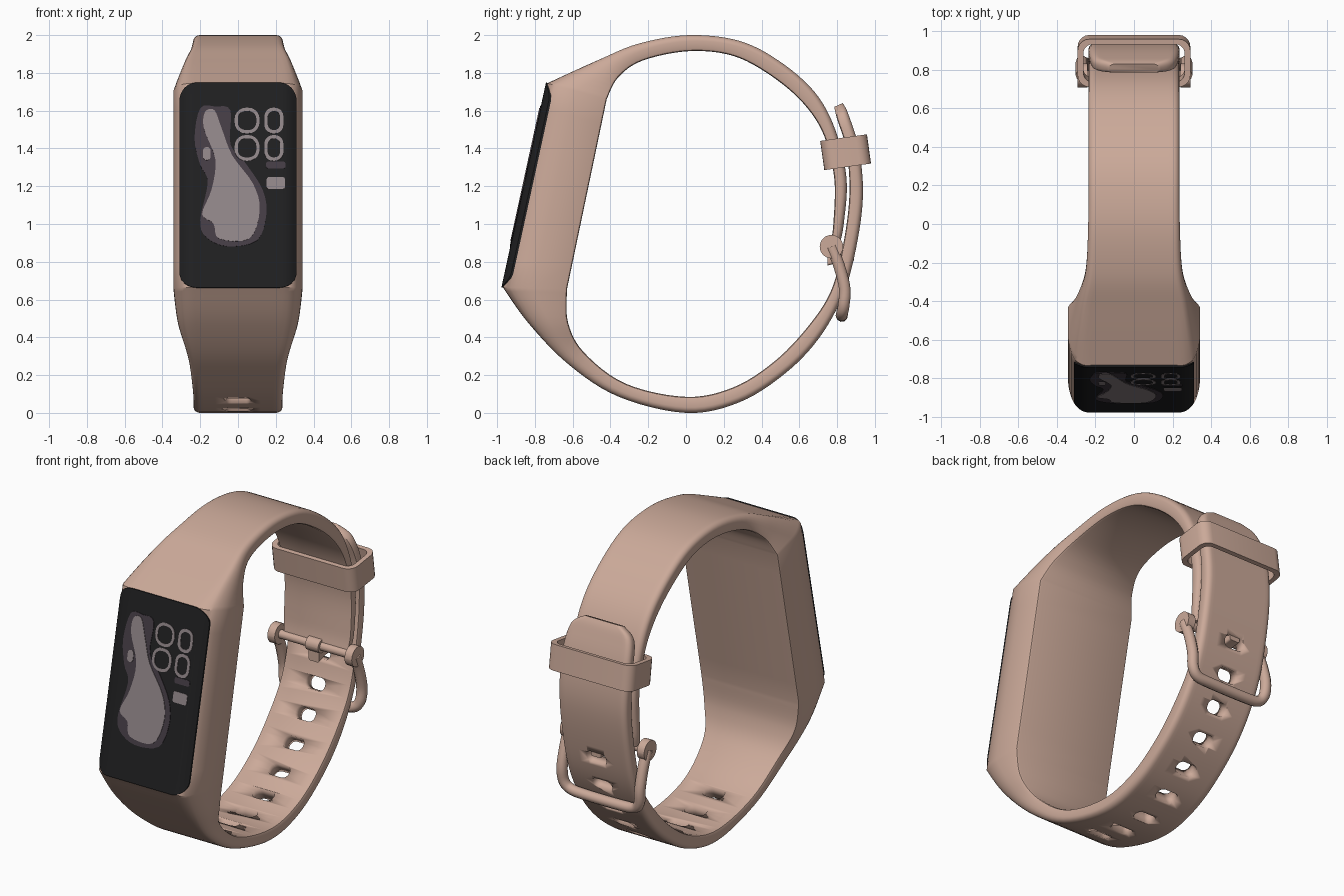
import bpy, bmesh, math
from mathutils import Vector

cube = bpy.data.objects.get("Cube")
if cube:
    bpy.data.objects.remove(cube, do_unlink=True)


def material(name, rgb):
    m = bpy.data.materials.new(name)
    m.use_nodes = True
    m.diffuse_color = (*rgb, 1)
    bsdf = next(n for n in m.node_tree.nodes if n.type == 'BSDF_PRINCIPLED')
    bsdf.inputs["Base Color"].default_value = (*rgb, 1)
    bsdf.inputs["Roughness"].default_value = 0.6
    return m


ROSE = material("rose_beige", (0.60, 0.40, 0.32))
BLACK = material("screen_black", (0.014, 0.014, 0.015))
MAUVE = material("light_mauve", (0.28, 0.235, 0.245))
PLUM = material("dark_plum", (0.058, 0.045, 0.058))


# ---- helpers ----
def select(ob):
    bpy.ops.object.select_all(action='DESELECT')
    ob.select_set(True)
    bpy.context.view_layer.objects.active = ob


def finish(name, bm, mat, angle=35):
    bmesh.ops.recalc_face_normals(bm, faces=bm.faces)
    me = bpy.data.meshes.new(name)
    bm.to_mesh(me)
    bm.free()
    ob = bpy.data.objects.new(name, me)
    bpy.context.collection.objects.link(ob)
    me.materials.append(mat)
    select(ob)
    bpy.ops.object.shade_smooth_by_angle(angle=math.radians(angle))
    return ob


def loft(bm, rings, wrap=False):
    """Skin closed rings of points; cap the ends, or wrap last to first."""
    loops = [[bm.verts.new(p) for p in r] for r in rings]
    n = len(loops[0])
    for a, b in zip(loops, loops[1:] + (loops[:1] if wrap else [])):
        for i in range(n):
            j = (i + 1) % n
            bm.faces.new((a[i], a[j], b[j], b[i]))
    if not wrap:
        bm.faces.new(loops[0])
        bm.faces.new(loops[-1])


def spline(rows, steps=6, closed=False):
    """Catmull-Rom interpolation of equal-length tuples."""
    v = [Vector(r) for r in rows]
    n, out = len(v), []
    get = (lambda i: v[i % n]) if closed else (lambda i: v[max(0, min(n - 1, i))])
    for i in range(n if closed else n - 1):
        a, b, c, d = (get(i + k) for k in (-1, 0, 1, 2))
        for s in range(steps):
            t = s / steps
            out.append(b + (c - a) * (t / 2) + (a * 2 - b * 5 + c * 4 - d) * (t * t / 2)
                       + (b * 3 - a - c * 3 + d) * (t ** 3 / 2))
    return out if closed else out + [v[-1]]


def rounded_rect(hx, hy, r, n=5):
    pts = []
    for q, (sx, sy) in enumerate(((1, 1), (-1, 1), (-1, -1), (1, -1))):
        for k in range(n + 1):
            a = (q + k / n) * math.pi / 2
            pts.append((sx * (hx - r) + r * math.cos(a), sy * (hy - r) + r * math.sin(a)))
    return pts


def crown(x):
    return 0.035 * max(0, (abs(x) - 0.24) / 0.07) ** 2


# ---- band: one sweep, rows are outer y, z, inner y, z, half width ----
upper = [(-.735, 1.745, -.42, 1.66, .342), (-.46, 1.87, -.36, 1.775, .295),
         (-.25, 1.955, -.23, 1.865, .25), (.015, 2, .015, 1.915, .237),
         (.28, 1.97, .25, 1.89, .235), (.49, 1.865, .45, 1.785, .235),
         (.68, 1.7, .62, 1.64, .235), (.79, 1.5, .73, 1.47, .235),
         (.85, 1.24, .785, 1.24, .235), (.835, 1, .78, 1, .235),
         (.815, .9, .765, .9, .225)]
lower = [(-.97, .665, -.63, .655, .342), (-.83, .47, -.625, .48, .318),
         (-.62, .255, -.54, .32, .262), (-.355, .085, -.32, .155, .238),
         (0, 0, 0, .085, .235), (.28, .055, .25, .135, .235),
         (.52, .205, .465, .27, .235), (.7, .39, .64, .45, .235),
         (.83, .62, .765, .64, .235), (.9, .87, .83, .88, .235),
         (.937, 1.15, .865, 1.15, .235), (.915, 1.4, .85, 1.39, .235),
         (.86, 1.58, .8, 1.555, .21), (.83, 1.64, .785, 1.62, .13)]


def section(row):
    yo, zo, yi, zi, w = row
    thick = math.hypot(yo - yi, zo - zi)
    k = max(0, min(1, (w - .235) / .107))
    rx, rv, ri = .035 + .01 * k, min(.03 + .08 * k, thick * .5), .015
    half = [(w - ri, 0), (w - ri * .3, ri * .3), (w, ri)]
    for i in range(6):
        a = i * math.pi / 10
        half.append((w - rx + rx * math.cos(a), thick - rv + rv * math.sin(a)))
    half += [((w - rx) * f, thick) for f in (.9, .8, .6, .3)]
    half = [(x, v - k * crown(x) * v / thick) for x, v in half]
    full = half + [(-x, v) for x, v in reversed(half)]
    return [(x, yi + (yo - yi) * v / thick, zi + (zo - zi) * v / thick) for x, v in full]


top, low = Vector(upper[0]), Vector(lower[0])
lower_path = spline(lower)
path = spline(upper)[::-1] + [top.lerp(low, i / 8) for i in range(1, 8)] + lower_path
bm = bmesh.new()
loft(bm, [section(r) for r in path])
band = finish("band", bm, ROSE)

# adjustment holes, evenly spaced along the lower strap
bm = bmesh.new()
travel, wanted, made = 0, 0, 0
for a, b in zip(lower_path, lower_path[1:]):
    p = Vector((0, (a[0] + a[2]) / 2, (a[1] + a[3]) / 2))
    q = Vector((0, (b[0] + b[2]) / 2, (b[1] + b[3]) / 2))
    if q.y < -.27 and q.z < .7:
        continue
    step = (q - p).length
    while wanted <= travel + step and made < 9:
        c = p.lerp(q, (wanted - travel) / step)
        t = (q - p).normalized()
        n = Vector((0, t.z, -t.y))
        loft(bm, [[c + Vector((x, 0, 0)) + t * y + n * d
                   for x, y in rounded_rect(.068, .038, .034)] for d in (-.065, .065)])
        made += 1
        wanted += .19
    travel += step
cutter = finish("hole_cutter", bm, ROSE)
cutter.hide_render = True
mod = band.modifiers.new("holes", 'BOOLEAN')
mod.operation, mod.solver, mod.object = 'DIFFERENCE', 'EXACT', cutter
select(band)
bpy.ops.object.modifier_apply(modifier=mod.name)
bpy.data.objects.remove(cutter, do_unlink=True)

# ---- screen: curved glass with rounded corners ----
CENTRE = Vector((0, (top[0] + low[0]) / 2, (top[1] + low[1]) / 2))
UP = Vector((0, top[0] - low[0], top[1] - low[1])).normalized()
OUT = Vector((0, -UP.z, UP.y))


def on_screen(x, t, lift):
    return CENTRE + Vector((x, 0, 0)) + UP * t + OUT * (lift - crown(x))


LENGTH, WIDTH, R = .555, .31, .09
ends = [LENGTH - R + R * math.sin(i * math.pi / 16) for i in range(9)]
fractions = [i / 12 for i in range(-12, 13)]
rings = []
for t in [-e for e in reversed(ends)] + ends:
    d = max(0, abs(t) - LENGTH + R)
    w = WIDTH - R + math.sqrt(max(0, R * R - d * d))
    rings.append([on_screen(w * f, t, .007) for f in fractions]
                 + [on_screen(w * f, t, -.02) for f in reversed(fractions)])
bm = bmesh.new()
loft(bm, rings)
finish("screen", bm, BLACK)


# ---- screen artwork: thin plates on the glass ----
def plate(name, outline, lift, mat, hole=None):
    bm = bmesh.new()
    loops = [[on_screen(x, (z - CENTRE.z) / UP.z, h) for x, z in o]
             for o, h in ((outline, lift), (outline, lift - .003))]
    if hole:
        loops += [[on_screen(x, (z - CENTRE.z) / UP.z, h) for x, z in hole]
                  for h in (lift - .003, lift)]
    loft(bm, loops, wrap=bool(hole))
    return finish(name, bm, mat)


def shifted(pts, x, z):
    return [(x + a, z + b) for a, b in pts]


halo = [(-.2, 1.61), (-.12, 1.62), (-.04, 1.6), (-.04, 1.42), (.04, 1.32), (.13, 1.18), (.15, 1.05),
        (.1, .91), (-.06, .88), (-.17, .93), (-.2, 1.02), (-.16, 1.22), (-.2, 1.31), (-.23, 1.45)]
figure = [(-.175, 1.59), (-.125, 1.6), (-.085, 1.5), (-.03, 1.36), (.08, 1.21), (.115, 1.07),
          (.06, .92), (-.1, .92), (-.13, 1.0), (-.19, 1.05), (-.14, 1.18), (-.12, 1.34), (-.18, 1.5)]
plate("artwork_halo", spline(halo, 4, True), .010, PLUM)
plate("artwork_figure", spline(figure, 4, True), .013, MAUVE)
plate("artwork_spot", shifted(rounded_rect(.02, .035, .019), -.165, 1.37), .013, MAUVE)
for side, x, hx in (("left", .19, .05), ("right", .048, .066)):
    for level, z in (("upper", 1.545), ("lower", 1.4)):
        plate(f"dial_ring_{level}_{side}", shifted(rounded_rect(hx, .068, hx * .9), x, z), .013,
              MAUVE, shifted(rounded_rect(hx - .017, .05, hx * .6), x, z))
plate("status_bar_dim", shifted(rounded_rect(.052, .018, .012), .2, 1.31), .010, PLUM)
plate("status_bar", shifted(rounded_rect(.048, .032, .012), .2, 1.215), .010, MAUVE)

# ---- keeper loop ----
T = Vector((0, -.14, .99))
N = Vector((0, .99, .14))
C = Vector((0, .845, 1.38))
bm = bmesh.new()
big, small = rounded_rect(.292, .125, .06), rounded_rect(.262, .098, .045)
loft(bm, [[C + Vector((x, 0, 0)) + N * y + T * h for x, y in o]
          for o, h in ((big, -.07), (big, .07), (big, .078), (small, .078), (small, -.078), (big, -.078))],
     wrap=True)
finish("keeper_loop", bm, ROSE)

# ---- buckle frame: U-shaped rod ----
arm = [(.27, .77, .88), (.27, .81, .78), (.27, .84, .66), (.262, .835, .57), (.22, .825, .525), (.12, .825, .515)]
points = spline(arm + [(-x, y, z) for x, y, z in reversed(arm)], 5)
cu = bpy.data.curves.new("buckle_frame", 'CURVE')
cu.dimensions, cu.bevel_depth, cu.bevel_resolution, cu.use_fill_caps = '3D', .032, 3, True
sp = cu.splines.new('POLY')
sp.points.add(len(points) - 1)
for p, co in zip(sp.points, points):
    p.co = (*co, 1)
frame = bpy.data.objects.new("buckle_frame", cu)
bpy.context.collection.objects.link(frame)
cu.materials.append(ROSE)
select(frame)
bpy.ops.object.convert(target='MESH')
bpy.ops.object.shade_smooth_by_angle(angle=math.radians(40))


# ---- buckle pivots, bar and prong ----
def rod(name, x0, x1, radius, y=.77, z=.88):
    bm = bmesh.new()
    ring = rounded_rect(radius, radius, radius * .99, 6)
    loft(bm, [[(x, y + a, z + b) for a, b in ring] for x in (x0, x1)])
    return finish(name, bm, ROSE)


rod("buckle_pivot_left", .242, .292, .062)
rod("buckle_pivot_right", -.292, -.242, .062)
rod("buckle_bar", -.25, .25, .026)
rod("prong_sleeve", -.045, .045, .042)
bm = bmesh.new()
loft(bm, [[(x, y, .83 + z) for x, z in rounded_rect(.036, h, .012)]
          for y, h in ((.75, .05), (.82, .03), (.89, .022))])
finish("prong", bm, ROSE)
